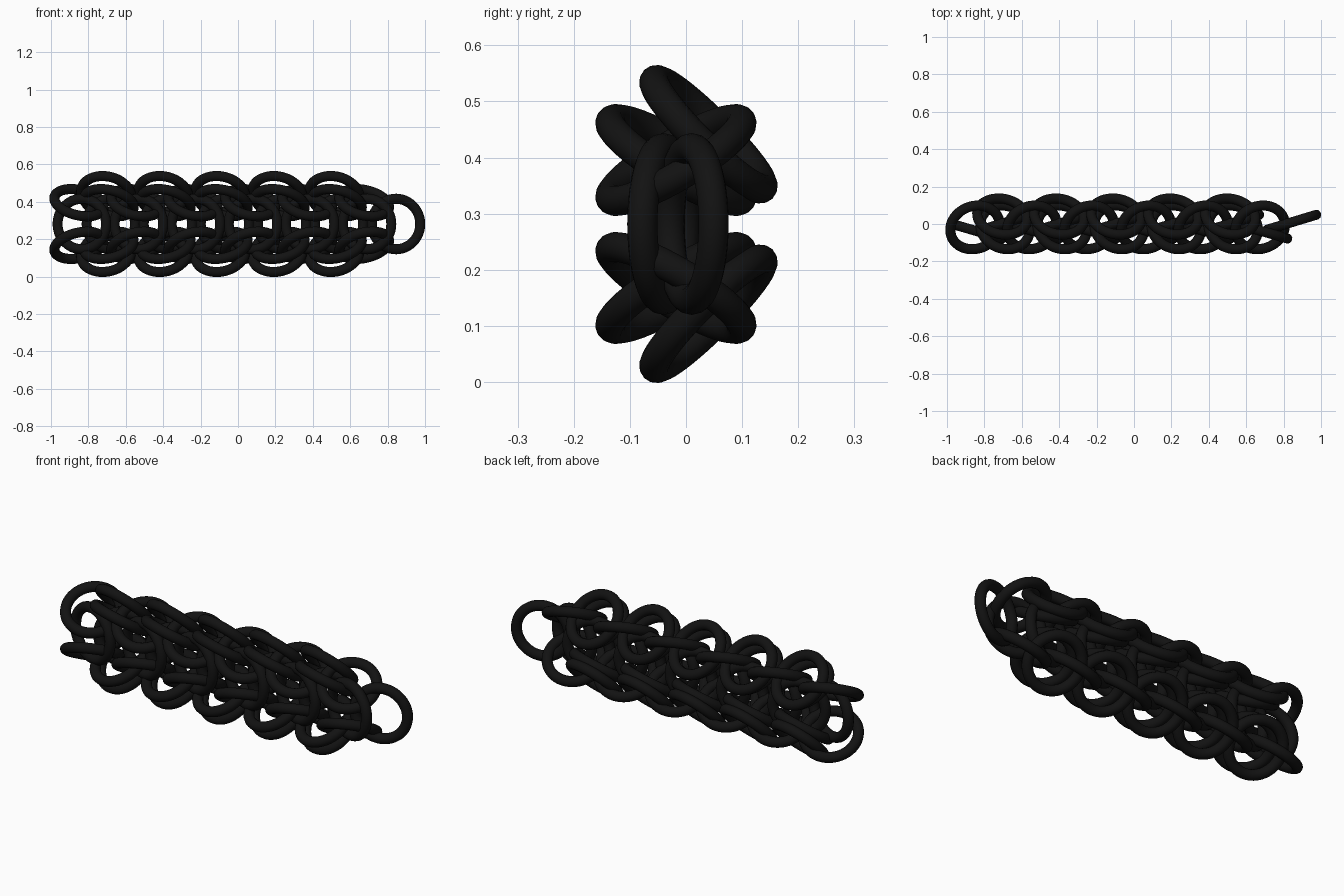
import bpy
from mathutils import Vector

if "Cube" in bpy.data.objects:
    bpy.data.objects.remove(bpy.data.objects["Cube"])

PITCH = 0.305      # spacing of rings along the chain
RADIUS = 0.135     # ring centreline radius
WIRE = 0.027       # wire radius
MID_Z = 0.2815     # mirror plane of the weave

black = bpy.data.materials.new("black_metal")
black.diffuse_color = (0.006, 0.006, 0.006, 1)
black.use_nodes = True
black.node_tree.nodes["Principled BSDF"].inputs["Base Color"].default_value = black.diffuse_color


def ring(name, centre, normal):
    rot = Vector(normal).to_track_quat('Z', 'Y').to_euler()
    bpy.ops.mesh.primitive_torus_add(
        major_radius=RADIUS, minor_radius=WIRE, major_segments=48,
        minor_segments=14, location=centre, rotation=rot)
    ob = bpy.context.object
    ob.name = name
    ob.data.materials.append(black)
    bpy.ops.object.shade_smooth()


def row(name, count, x0, y, dz, normal, mirrored=True):
    nx, ny, nz = normal
    for i in range(count):
        x = x0 + i * PITCH
        ring(f"{name}_{i + 1}", (x, y, MID_Z + dz), normal)
        if mirrored:
            ring(f"{name}_lower_{i + 1}", (x, y, MID_Z - dz), (nx, ny, -nz))


# Edge rings, leaning at 45 degrees along the top and bottom borders
row("edge_ring", 5, -0.705, 0.04, 0.16, (0.15, 0.7, 0.7))
# Flat-lying rings, tilted one way then the other
row("inner_ring", 6, -0.85, -0.018, 0.114, (0.2, -0.5, 0.84))
row("cross_ring", 5, -0.69, -0.018, 0.114, (0.2, 0.5, 0.84))
# Upright centre rings, alternating in yaw
row("centre_ring_back", 6, -0.68, 0.01, 0, (-0.29, 0.957, 0), False)
row("centre_ring_front", 6, -0.835, -0.04, 0, (0.28, 0.96, 0), False)
